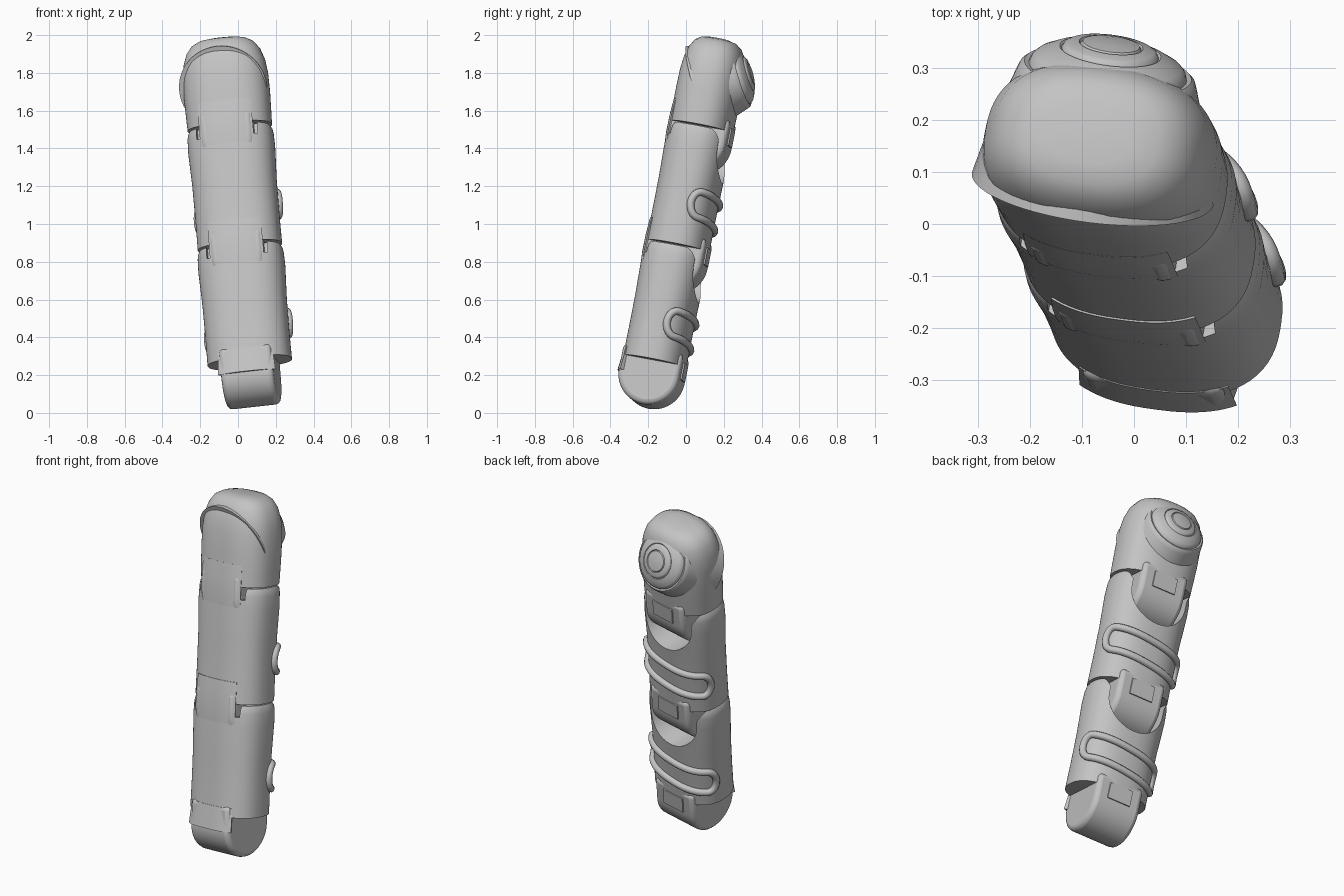
import bpy, bmesh, math
from mathutils import Matrix, Vector

if "Cube" in bpy.data.objects:
    bpy.data.objects.remove(bpy.data.objects["Cube"])

grey = bpy.data.materials.new("warm_grey")
grey.use_nodes = True
grey.diffuse_color = (0.55, 0.55, 0.55, 1)
grey.node_tree.nodes["Principled BSDF"].inputs["Base Color"].default_value = (0.55, 0.55, 0.55, 1)

# Leaning frame of the finger: Z runs to the tip, Y points to the pad side
axis = Vector((-0.085, 0.2, 1)).normalized()
back = Vector((0.13, 0.99, 0))
back = (back - axis * back.dot(axis)).normalized()
side = back.cross(axis)
FRAME = Matrix.Translation((0, -0.02, 1)) @ Matrix((side, back, axis)).transposed().to_4x4()
HALF_W, HALF_D = 0.226, 0.168
JOINTS = (0.52, -0.125, -0.75)


def section(angle, s, k=1.0, out=0.0):
    """Point on the rounded cross-section at height s."""
    c, d = math.cos(angle), math.sin(angle)
    power = 0.82
    x = math.copysign(abs(c) ** power, c) * (HALF_W * k + out)
    y = math.copysign(abs(d) ** power, d) * (HALF_D * k + out)
    return Vector((x, y, s))


def finish(name, bm, smooth=True, angle=35):
    bmesh.ops.recalc_face_normals(bm, faces=bm.faces)
    mesh = bpy.data.meshes.new(name)
    bm.to_mesh(mesh)
    bm.free()
    mesh.transform(FRAME)
    mesh.materials.append(grey)
    ob = bpy.data.objects.new(name, mesh)
    bpy.context.collection.objects.link(ob)
    select(ob)
    if smooth:
        bpy.ops.object.shade_smooth_by_angle(angle=math.radians(angle))
    return ob


def select(ob):
    bpy.ops.object.select_all(action='DESELECT')
    ob.select_set(True)
    bpy.context.view_layer.objects.active = ob


def skin(bm, rings, closed=True, caps=True):
    """Bridge equal rings of points, optionally capping both ends."""
    rows = [[bm.verts.new(p) for p in ring] for ring in rings]
    n = len(rows[0])
    for a, b in zip(rows, rows[1:]):
        for i in range(n if closed else n - 1):
            j = (i + 1) % n
            bm.faces.new((a[i], a[j], b[j], b[i]))
    if caps:
        bm.faces.new(rows[0])
        bm.faces.new(rows[-1])


def shell(name, profile):
    bm = bmesh.new()
    skin(bm, [[section(math.tau * i / 64, s, k) for i in range(64)] for s, k in profile])
    return finish(name, bm)


def prism(name, outline, axis_index, lo, hi, bevel=0.0):
    """Extrude an outline along local X (0) or Y (1)."""
    def place(p, t):
        return Vector((t, p[0], p[1])) if axis_index == 0 else Vector((p[0], t, p[1]))
    bm = bmesh.new()
    skin(bm, [[place(p, t) for p in outline] for t in (lo, hi)])
    ob = finish(name, bm)
    if bevel:
        mod = ob.modifiers.new("soft_edges", 'BEVEL')
        mod.width, mod.segments = bevel, 3
        mod.limit_method, mod.angle_limit = 'ANGLE', math.radians(40)
    return ob


def arc(radius, cy, cz, start, end, n):
    return [(cy + radius * math.cos(a), cz + radius * math.sin(a))
            for a in (math.radians(start + (end - start) * i / n) for i in range(n + 1))]


def cut(ob, cutter):
    cutter.hide_render = True
    mod = ob.modifiers.new("cut", 'BOOLEAN')
    mod.operation, mod.solver, mod.object = 'DIFFERENCE', 'EXACT', cutter
    select(ob)
    bpy.ops.object.modifier_apply(modifier=mod.name)
    bpy.data.objects.remove(cutter)
    bpy.ops.object.shade_smooth_by_angle(angle=math.radians(35))


def front_plate(name, levels, spread):
    """Curved plate lying over the front of the shells."""
    bm = bmesh.new()
    angles = [math.radians(270 - spread + 2 * spread * i / 20) for i in range(21)]
    rings = []
    for s, out in levels:
        outer = [section(a, s, 1, out) for a in angles]
        inner = [section(a, s, 1, -0.03) for a in reversed(angles)]
        rings.append(outer + inner)
    skin(bm, rings)
    return finish(name, bm)


def grip_loop(name, s0):
    """Raised stadium-shaped cord wrapped round the back."""
    lo, hi, h, n = math.radians(32), math.radians(148), 0.068, 24
    turn = 0.3
    path = [(lo + (hi - lo) * i / n, -h) for i in range(n + 1)]
    path += [(hi + turn * math.cos(a), h * math.sin(a)) for a in
             (math.pi * (i / 10 - 0.5) for i in range(1, 10))]
    path += [(hi - (hi - lo) * i / n, h) for i in range(n + 1)]
    path += [(lo - turn * math.cos(a), h * math.sin(a)) for a in
             (math.pi * (0.5 - i / 10) for i in range(1, 10))]
    curve = bpy.data.curves.new(name, 'CURVE')
    curve.dimensions, curve.bevel_depth, curve.bevel_resolution = '3D', 0.02, 3
    spline = curve.splines.new('POLY')
    spline.points.add(len(path) - 1)
    spline.use_cyclic_u = True
    for point, (angle, dz) in zip(spline.points, path):
        p = section(angle, 0, 0.99, 0.004)
        p.z = s0 + dz + 0.13 * p.x
        point.co = (FRAME @ p).to_4d()
    curve.materials.append(grey)
    ob = bpy.data.objects.new(name, curve)
    bpy.context.collection.objects.link(ob)
    select(ob)
    bpy.ops.object.convert(target='MESH')
    bpy.ops.object.shade_smooth()


# Fingertip with rounded end
shell("fingertip", [(JOINTS[0], 0.99), (0.6, 1), (0.7, 1.01), (0.8, 1.0), (0.87, 0.96),
                    (0.93, 0.87), (0.97, 0.74), (0.99, 0.58), (1.0, 0.35)])

# Two lower phalanges with a slot at the back for the hinge tongue
for label, top, bottom in (("middle", JOINTS[0], JOINTS[1]), ("base", JOINTS[1], JOINTS[2])):
    body = shell(label + "_phalanx", [(bottom, 0.99), (bottom + 0.15, 0.985), (top - 0.3, 0.99),
                                      (top - 0.12, 1.02), (top - 0.05, 1.01),
                                      (top - 0.025, 0.99), (top - 0.008, 0.95)])
    slot = [(-0.225, top + 0.05), (-0.17, top - 0.06)]
    slot += arc(0.17, 0, top - 0.1, 180, 360, 20)[1:] + [(0.17, top - 0.06), (0.225, top + 0.05)]
    cut(body, prism("slot_cutter", slot, 1, 0.03, 0.4))
    # Small notches flanking the front plate
    for x in (-0.145, 0.145):
        notch = [(x - 0.018, top - 0.07), (x + 0.018, top - 0.07),
                 (x + 0.018, top + 0.02), (x - 0.018, top + 0.02)]
        cut(body, prism("notch_cutter", notch, 1, -0.4, -0.08))
    front_plate(label + "_front_plate", [(top - 0.13, 0.002), (top - 0.06, 0.007),
                                         (top + 0.04, 0.006), (top + 0.12, 0.001)], 34)
    grip_loop(label + "_grip_loop", top - 0.445)

# Hinge tongues below every joint
for label, j in zip(("upper", "middle", "lower"), JOINTS):
    r = 0.163
    outline = [(r, j + 0.06)] + [(-r, j + 0.06)] + arc(r, 0, j - 0.075, 180, 360, 28)
    prism(label + "_hinge_tongue", outline, 0, -0.14, 0.14, 0.025)
    # Thin raised step on the back of the tongue
    step = [(r - 0.02, j + 0.02), (r + 0.008, j + 0.02), (r + 0.008, j - 0.07), (r - 0.02, j - 0.07)]
    prism(label + "_tongue_step", step, 0, -0.07, 0.07)

# Lip and side skirts at the bottom end
front_plate("bottom_lip", [(-0.83, 0.012), (-0.79, 0.008), (-0.7, 0.0)], 36)

# Touch pad: turned flare, stepped dome and centre button
pad_profile = [(0.235, -0.24), (0.215, -0.15), (0.19, -0.07), (0.176, -0.025), (0.17, -0.008),
               (0.162, -0.001), (0.153, -0.003), (0.149, 0.009), (0.14, 0.018), (0.115, 0.031),
               (0.098, 0.037), (0.094, 0.034), (0.09, 0.042), (0.083, 0.046),
               (0.062, 0.05), (0.059, 0.046), (0.055, 0.052), (0.03, 0.056), (0.006, 0.057)]
normal = Vector((0.12, 0.94, 0.28)).normalized()
spin = Matrix.Translation((-0.05, 0.297, 1.785)) @ normal.to_track_quat('Z', 'Y').to_matrix().to_4x4()
local = FRAME.inverted() @ spin
bm = bmesh.new()
skin(bm, [[local @ Vector((r * math.cos(a), r * math.sin(a), h))
           for a in (math.tau * i / 56 for i in range(56))] for r, h in pad_profile])
finish("touch_pad", bm, angle=40)
